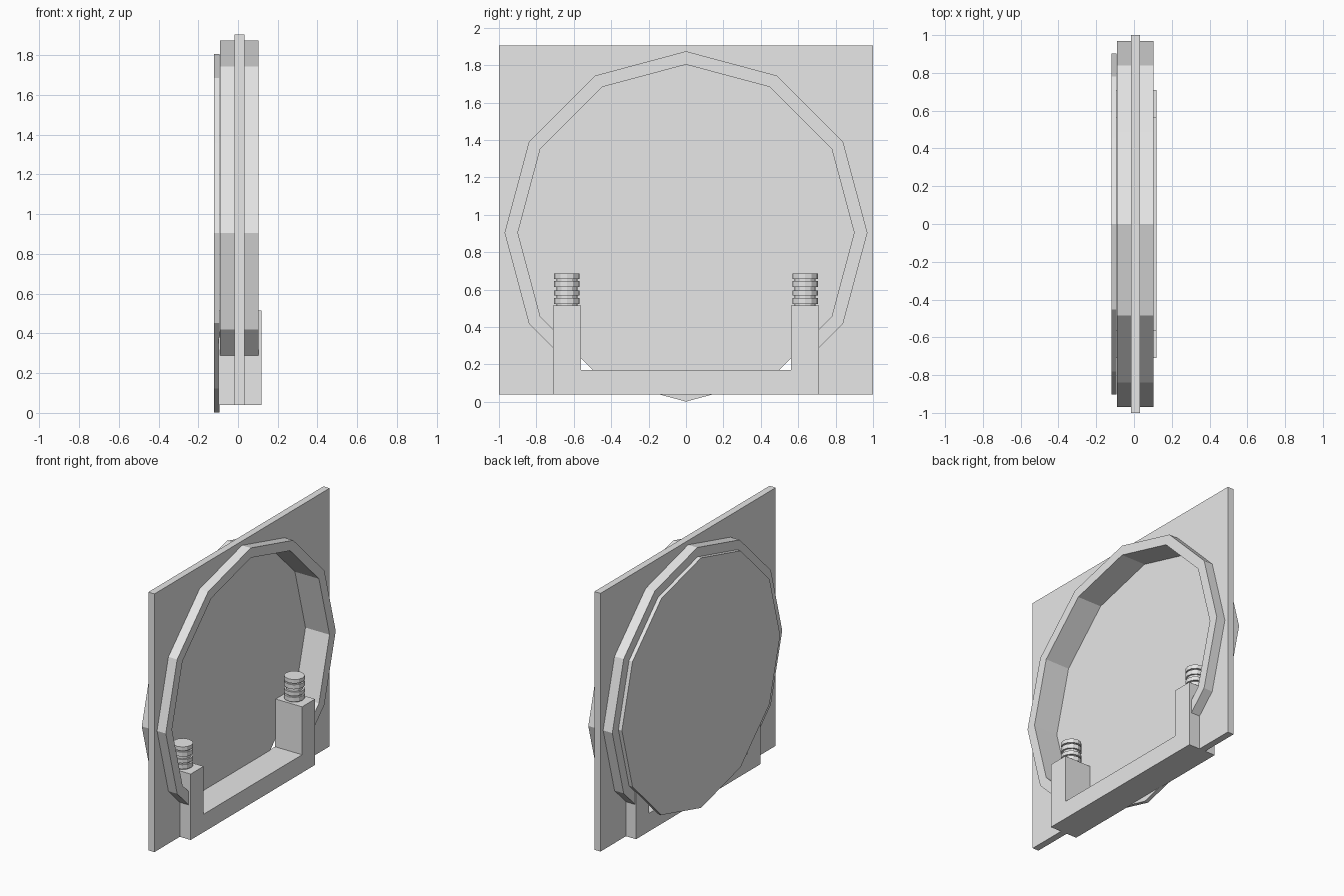
import bpy, bmesh, math

if "Cube" in bpy.data.objects:
    bpy.data.objects.remove(bpy.data.objects["Cube"])

CZ = 0.904          # height of the round opening's centre
END_Y = 0.63        # where ring and panel opening end, inside the posts

grey = bpy.data.materials.new("light_grey")
grey.diffuse_color = (0.8, 0.8, 0.8, 1)
grey.use_nodes = True
grey.node_tree.nodes["Principled BSDF"].inputs["Base Color"].default_value = grey.diffuse_color


def finish(name, bm):
    bmesh.ops.recalc_face_normals(bm, faces=bm.faces)
    mesh = bpy.data.meshes.new(name)
    bm.to_mesh(mesh)
    bm.free()
    mesh.materials.append(grey)
    obj = bpy.data.objects.new(name, mesh)
    bpy.context.collection.objects.link(obj)
    return obj


def extrude_x(name, outline, x0, x1):
    """Extrude a (y, z) outline from x0 to x1."""
    bm = bmesh.new()
    face = bm.faces.new([bm.verts.new((x0, y, z)) for y, z in outline])
    res = bmesh.ops.extrude_face_region(bm, geom=[face], use_keep_orig=True)
    verts = [v for v in res["geom"] if isinstance(v, bmesh.types.BMVert)]
    bmesh.ops.translate(bm, verts=verts, vec=(x1 - x0, 0, 0))
    return finish(name, bm)


def twelve_gon(r, first, last):
    return [(r * math.cos(math.radians(a)), CZ + r * math.sin(math.radians(a)))
            for a in range(first, last + 1, 30)]


def open_arc(r):
    """Twelve-sided arc over the top, with both ends cut at y = +-END_Y."""
    z = CZ + END_Y - r * math.cos(math.radians(15)) * math.sqrt(2)
    return [(END_Y, z)] + twelve_gon(r, -30, 210) + [(-END_Y, z)]


# Square panel with a round opening
panel = [(END_Y, 0.04), (1, 0.04), (1, 1.905), (-1, 1.905), (-1, 0.04), (-END_Y, 0.04)]
extrude_x("square_panel", panel + open_arc(0.955)[::-1], -0.017, 0.032)

# Twelve-sided rim through the panel
extrude_x("round_rim", open_arc(0.97) + open_arc(0.899)[::-1], -0.09, 0.102)

# Back disc
extrude_x("back_disc", twelve_gon(0.903, 0, 330), -0.12, -0.092)

# U-shaped bracket with two posts
half = [(0.71, 0.04), (0.71, 0.516), (0.562, 0.516), (0.562, 0.17)]
extrude_x("bracket", half + [(-y, z) for y, z in reversed(half)], -0.098, 0.119)

# Ribbed knobs on the posts: a core with four collars
collars = [(0.524, 0.556), (0.567, 0.594), (0.615, 0.647), (0.657, 0.685)]
for side, label in ((-1, "front"), (1, "back")):
    bm = bmesh.new()
    parts = [(0.056, 0.51, 0.67)] + [(0.068, a, b) for a, b in collars]
    for r, z0, z1 in parts:
        res = bmesh.ops.create_cone(bm, cap_ends=True, segments=12, radius1=r,
                                    radius2=r, depth=z1 - z0)
        bmesh.ops.translate(bm, verts=res["verts"],
                            vec=(0.005, side * 0.637, (z0 + z1) / 2))
    finish(label + "_ribbed_knob", bm)
